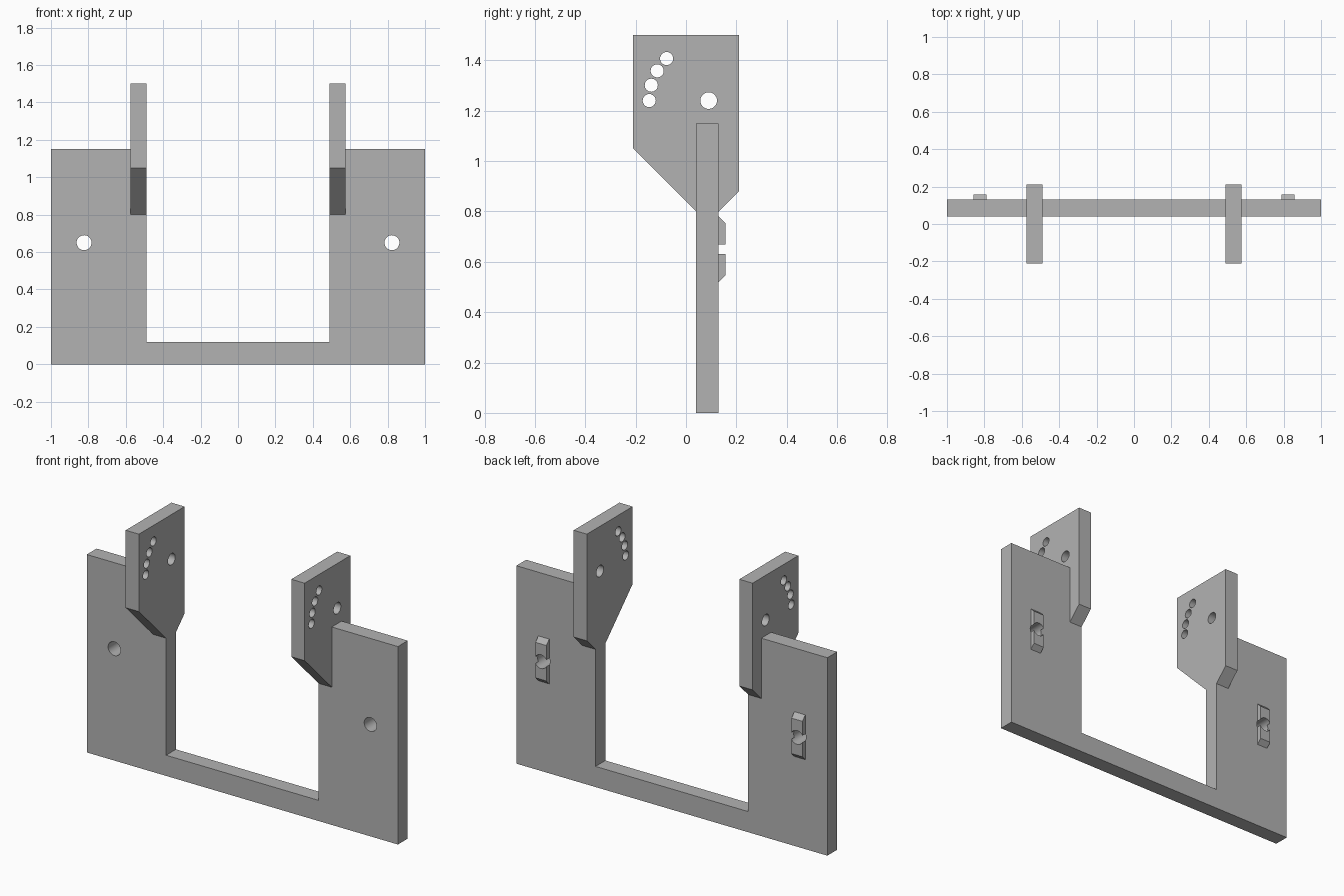
import bpy
import bmesh
import math
from mathutils import Vector

cube = bpy.data.objects.get("Cube")
if cube:
    bpy.data.objects.remove(cube, do_unlink=True)

grey = bpy.data.materials.new("matte grey")
grey.use_nodes = True
grey.diffuse_color = (0.45, 0.45, 0.45, 1)
grey.node_tree.nodes["Principled BSDF"].inputs["Base Color"].default_value = (0.45, 0.45, 0.45, 1)


def prism(name, outline, start, depth):
    """Closed outline of 3D points, extruded from start along depth."""
    bm = bmesh.new()
    face = bm.faces.new([bm.verts.new(Vector(p) + Vector(start)) for p in outline])
    out = bmesh.ops.extrude_face_region(bm, geom=[face])
    moved = [v for v in out["geom"] if isinstance(v, bmesh.types.BMVert)]
    bmesh.ops.translate(bm, verts=moved, vec=depth)
    bmesh.ops.recalc_face_normals(bm, faces=bm.faces[:])
    mesh = bpy.data.meshes.new(name)
    bm.to_mesh(mesh)
    bm.free()
    mesh.materials.append(grey)
    obj = bpy.data.objects.new(name, mesh)
    bpy.context.collection.objects.link(obj)
    return obj


def circle(axis, radius, sides=32):
    angles = [2 * math.pi * i / sides for i in range(sides)]
    if axis == "X":
        return [(0, radius * math.cos(a), radius * math.sin(a)) for a in angles]
    return [(radius * math.cos(a), 0, radius * math.sin(a)) for a in angles]


def combine(target, other, operation):
    """Boolean the other part into the target and discard it."""
    mod = target.modifiers.new(operation, "BOOLEAN")
    mod.operation = operation
    mod.solver = "EXACT"
    mod.object = other
    bpy.context.view_layer.objects.active = target
    bpy.ops.object.modifier_apply(modifier=mod.name)
    bpy.data.objects.remove(other, do_unlink=True)


# U-shaped upright plate
FRONT, BACK = 0.04, 0.13
half = [(0.49, 0.12), (0.49, 1.15), (1, 1.15), (1, 0)]
outline = half + [(-x, z) for x, z in reversed(half)]
frame = prism("bracket_frame", [(x, 0, z) for x, z in outline],
              (0, FRONT, 0), (0, BACK - FRONT, 0))

ear = [(-0.21, 1.05), (-0.21, 1.5), (0.21, 1.5), (0.21, 0.88), (BACK, 0.8), (FRONT, 0.8)]
key = [(0.12, 0.52), (BACK, 0.52), (0.157, 0.547), (0.157, 0.753), (BACK, 0.78), (0.12, 0.78)]

for side in (-1, 1):
    # Side ear and chamfered locating key on the back
    combine(frame, prism("ear", [(0, y, z) for y, z in ear],
                         (side * 0.49, 0, 0), (side * 0.085, 0, 0)), "UNION")
    combine(frame, prism("locating_key", [(0, y, z) for y, z in key],
                         (side * 0.788, 0, 0), (side * 0.07, 0, 0)), "UNION")
    # Mounting hole through plate and key
    combine(frame, prism("mounting_hole", circle("Y", 0.04),
                         (side * 0.823, -0.1, 0.65), (0, 0.4, 0)), "DIFFERENCE")
    # Pivot hole and arc of angle-setting holes
    combine(frame, prism("pivot_hole", circle("X", 0.033),
                         (side * 0.4, 0.09, 1.24), (side * 0.3, 0, 0)), "DIFFERENCE")
    for step in range(4):
        a = math.radians(15 * step)
        centre = (side * 0.4, 0.09 - 0.236 * math.cos(a), 1.24 + 0.236 * math.sin(a))
        combine(frame, prism("setting_hole", circle("X", 0.026),
                             centre, (side * 0.3, 0, 0)), "DIFFERENCE")

# Smooth hole walls, crisp edges elsewhere
bpy.ops.object.select_all(action="DESELECT")
frame.select_set(True)
bpy.context.view_layer.objects.active = frame
bpy.ops.object.shade_smooth_by_angle(angle=math.radians(30))
